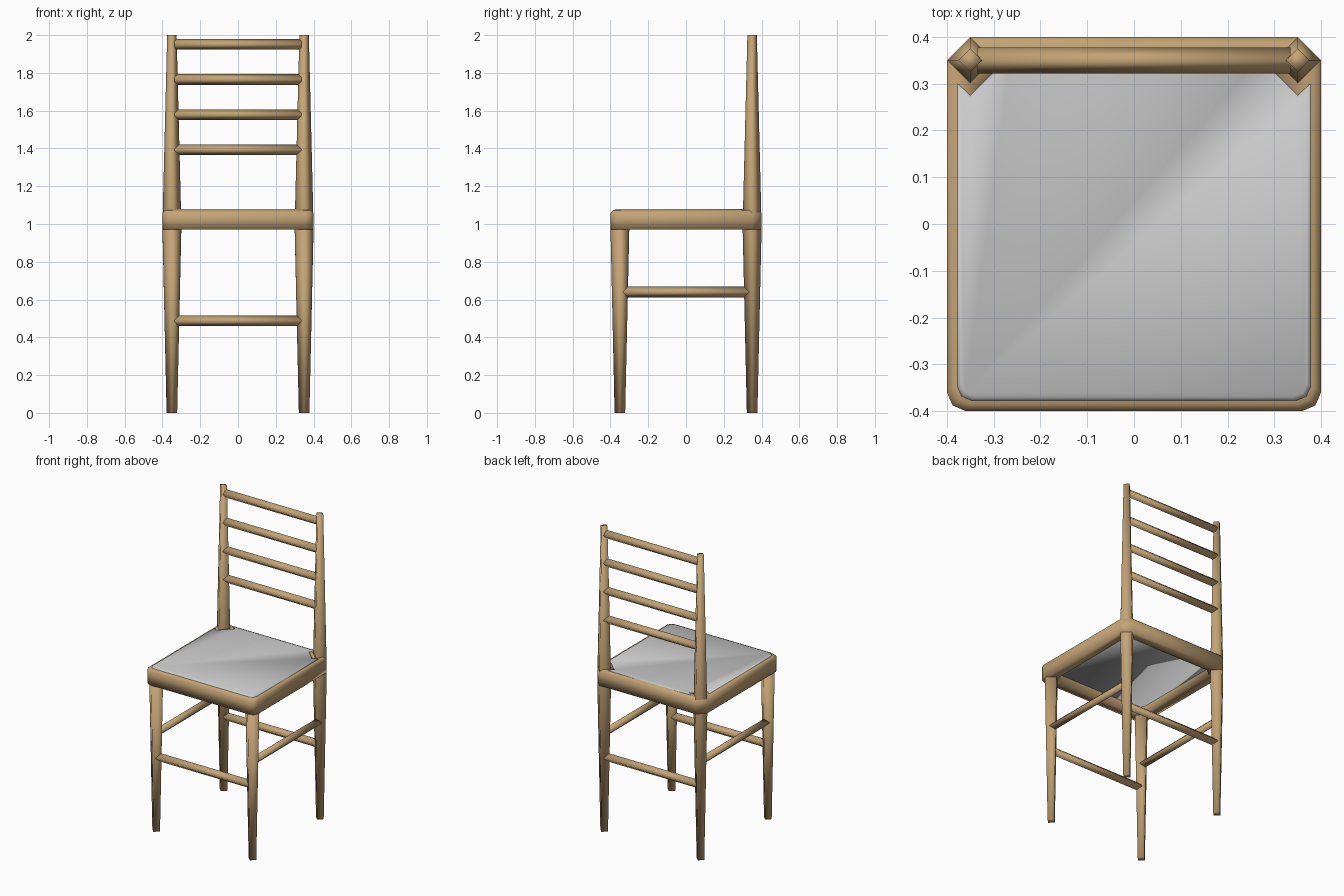
import bpy, bmesh

if "Cube" in bpy.data.objects:
    bpy.data.objects.remove(bpy.data.objects["Cube"])

wood = bpy.data.materials.new("wood")
wood.diffuse_color = (0.55, 0.37, 0.18, 1)
wood.use_nodes = True
wood.node_tree.nodes["Principled BSDF"].inputs["Base Color"].default_value = wood.diffuse_color


def loft(name, loops, mat=None, closed=False):
    """Skin a series of equal-length point loops; cap the ends or join them into a ring."""
    bm = bmesh.new()
    rings = [[bm.verts.new(p) for p in loop] for loop in loops]
    pairs = list(zip(rings, rings[1:]))
    if closed:
        pairs.append((rings[-1], rings[0]))
    else:
        bm.faces.new(rings[0])
        bm.faces.new(rings[-1])
    n = len(rings[0])
    for a, b in pairs:
        for i in range(n):
            j = (i + 1) % n
            bm.faces.new((a[i], a[j], b[j], b[i]))
    bmesh.ops.recalc_face_normals(bm, faces=bm.faces)
    for f in bm.faces:
        f.smooth = True
    me = bpy.data.meshes.new(name)
    bm.to_mesh(me)
    bm.free()
    ob = bpy.data.objects.new(name, me)
    bpy.context.collection.objects.link(ob)
    if mat:
        me.materials.append(mat)
    return ob


def post(name, x, y, profile):
    """Four-sided tapered post from (radius, height) pairs."""
    loft(name, [[(x + r, y, z), (x, y + r, z), (x - r, y, z), (x, y - r, z)]
                for r, z in profile], wood)


def rung(name, axis, offset, z, r=0.028, half=0.335):
    """Four-sided bar along x or y."""
    loops = []
    for t in (-half, half):
        ring = [(offset + r, z), (offset, z + r), (offset - r, z), (offset, z - r)]
        loops.append([(t, o, h) if axis == "x" else (o, t, h) for o, h in ring])
    loft(name, loops, wood)


def mirrored(half_points, z):
    """Complete a right-hand outline, listed front to back, with its mirror image."""
    pts = half_points + [(-x, y) for x, y in reversed(half_points)]
    return [(x, y, z) for x, y in pts]


def front_corner(h, c):
    return [(h - c, -h), (h - c * 0.3, -h + c * 0.3), (h, -h + c)]


def frame_loop(h, c, back, z):
    return mirrored(front_corner(h, c) + [(h, h - back), (h - back, h)], z)


def cushion_loop(h, c, notch, z):
    # back corners are cut out around the posts
    p, d = 0.35, notch
    e = d - (h - p)
    return mirrored(front_corner(h, c)
                    + [(h, p - e), (p, p - d), (p - d, p), (p - e, h)], z)


# Legs and back posts
for side, x in (("left", -0.35), ("right", 0.35)):
    post("front_leg_" + side, x, -0.35, [(0.028, 0), (0.05, 0.98)])
    post("back_post_" + side, x, 0.35,
         [(0.028, 0), (0.05, 0.97), (0.048, 1.08), (0.025, 2.0)])
    rung("side_stretcher_" + side, "y", x, 0.64)

# Front and back stretchers
rung("front_stretcher", "x", -0.35, 0.487)
rung("back_stretcher", "x", 0.35, 0.487)

# Ladder back
for i in range(4):
    rung("back_rung_%d" % (i + 1), "x", 0.35, 1.393 + i * 0.186)

# Seat frame, open in the middle
loft("seat_frame", [
    frame_loop(0.335, 0.045, 0.045, 0.97),
    frame_loop(0.40, 0.04, 0.05, 0.97),
    frame_loop(0.40, 0.04, 0.05, 1.06),
    frame_loop(0.385, 0.035, 0.05, 1.073),
    frame_loop(0.335, 0.045, 0.045, 1.068),
], wood, closed=True)

# Seat cushion
loft("seat_cushion", [
    cushion_loop(0.375, 0.03, 0.075, 1.02),
    cushion_loop(0.38, 0.03, 0.075, 1.07),
    cushion_loop(0.37, 0.03, 0.085, 1.08),
])
